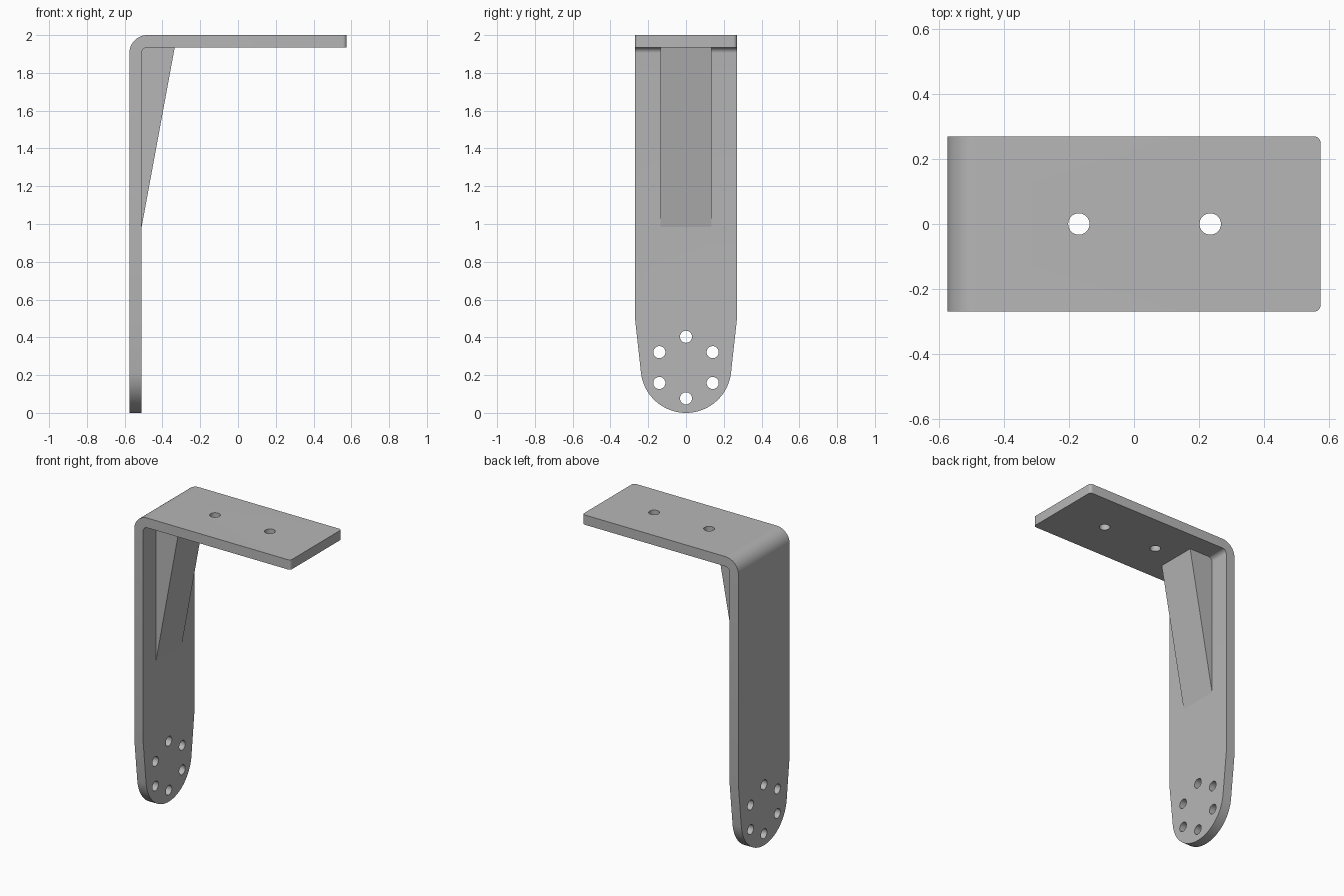
import bpy, bmesh
from math import sin, cos, pi, radians, acos, atan2, hypot
from mathutils import Vector

cube = bpy.data.objects.get("Cube")
if cube:
    bpy.data.objects.remove(cube, do_unlink=True)

LEFT, RIGHT, TOP, THICK, HALF = -0.575, 0.575, 2.0, 0.065, 0.27
WALL, UNDER = LEFT + THICK, TOP - THICK
TIP = 0.24                      # radius and centre height of the rounded foot

metal = bpy.data.materials.new("plain grey metal")
metal.use_nodes = True
grey = (0.47, 0.47, 0.47, 1)
metal.diffuse_color = grey
metal.node_tree.nodes["Principled BSDF"].inputs["Base Color"].default_value = grey


def arc(cx, cy, r, start, end, n):
    """Points on an arc, angles in radians."""
    angles = [start + (end - start) * i / n for i in range(n + 1)]
    return [(cx + r * cos(a), cy + r * sin(a)) for a in angles]


def prism(name, outline, place, depth, round_end=0):
    """Extrude a 2D outline, placed in space by a function, along depth."""
    bm = bmesh.new()
    face = bm.faces.new([bm.verts.new(place(*p)) for p in outline])
    result = bmesh.ops.extrude_face_region(bm, geom=[face])
    verts = [g for g in result["geom"] if isinstance(g, bmesh.types.BMVert)]
    bmesh.ops.translate(bm, verts=verts, vec=Vector(depth))
    if round_end:
        corners = [e for e in bm.edges
                   if all(v.co.x > RIGHT - 0.001 for v in e.verts)
                   and abs(e.verts[0].co.z - e.verts[1].co.z) > 0.01]
        bmesh.ops.bevel(bm, geom=corners, offset=round_end, segments=6,
                        profile=0.5, affect='EDGES')
    bmesh.ops.recalc_face_normals(bm, faces=bm.faces)
    mesh = bpy.data.meshes.new(name)
    bm.to_mesh(mesh)
    bm.free()
    mesh.materials.append(metal)
    obj = bpy.data.objects.new(name, mesh)
    bpy.context.collection.objects.link(obj)
    return obj


def cut(target, cutter, operation):
    """Apply a boolean and discard the cutter."""
    cutter.hide_render = True
    mod = target.modifiers.new("cut", 'BOOLEAN')
    mod.operation, mod.object, mod.solver = operation, cutter, 'EXACT'
    bpy.context.view_layer.objects.active = target
    bpy.ops.object.modifier_apply(modifier=mod.name)
    bpy.data.objects.remove(cutter, do_unlink=True)


# Bent plate: side profile with rounded outer and inner bend
outer, inner = 0.095, 0.03
profile = [(LEFT, 0), (WALL, 0)]
profile += arc(WALL + inner, UNDER - inner, inner, pi, pi / 2, 8)
profile += [(RIGHT, UNDER), (RIGHT, TOP)]
profile += arc(LEFT + outer, TOP - outer, outer, pi / 2, pi, 16)
bracket = prism("bracket_plate", profile, lambda x, z: (x, -HALF, z),
                (0, 2 * HALF, 0), round_end=0.02)

# Tapered, round-ended foot outline; the taper is tangent to the foot circle
shoulder = 0.5
rise = shoulder - TIP
tangent = atan2(rise, HALF) - acos(TIP / hypot(HALF, rise))
wide = HALF + 0.1
foot = arc(0, TIP, TIP, pi - tangent, 2 * pi + tangent, 48)
foot += [(HALF, shoulder), (wide, shoulder), (wide, TOP + 0.1),
         (-wide, TOP + 0.1), (-wide, shoulder), (-HALF, shoulder)]
cut(bracket, prism("foot_cutter", foot, lambda y, z: (-1, y, z), (2, 0, 0)),
    'INTERSECT')

# Ring of six holes in the foot
for i in range(6):
    a = radians(30 + 60 * i)
    ring = arc(0.163 * cos(a), TIP + 0.163 * sin(a), 0.032, 0, 2 * pi, 32)[:-1]
    cut(bracket, prism("foot_hole", ring, lambda y, z: (LEFT - 0.1, y, z),
                       (0.3, 0, 0)), 'DIFFERENCE')

# Two mounting holes in the top plate
for x in (-0.17, 0.235):
    ring = arc(x, 0, 0.033, 0, 2 * pi, 32)[:-1]
    cut(bracket, prism("top_hole", ring, lambda px, py: (px, py, UNDER - 0.1),
                       (0, 0, 0.3)), 'DIFFERENCE')

# Solid wedge brace inside the bend, set slightly into both plates
tip_x, low, sink = -0.335, 0.985, 0.02
wedge = [(tip_x, UNDER), (tip_x, UNDER + sink), (WALL - sink, UNDER + sink),
         (WALL - sink, low), (WALL, low)]
brace = prism("wedge_brace", wedge, lambda x, z: (x, -0.135, z), (0, 0.27, 0))

# Smooth the bends and holes, keep the edges sharp
bpy.ops.object.select_all(action='DESELECT')
bracket.select_set(True)
bpy.context.view_layer.objects.active = bracket
bpy.ops.object.shade_smooth_by_angle(angle=radians(30))
